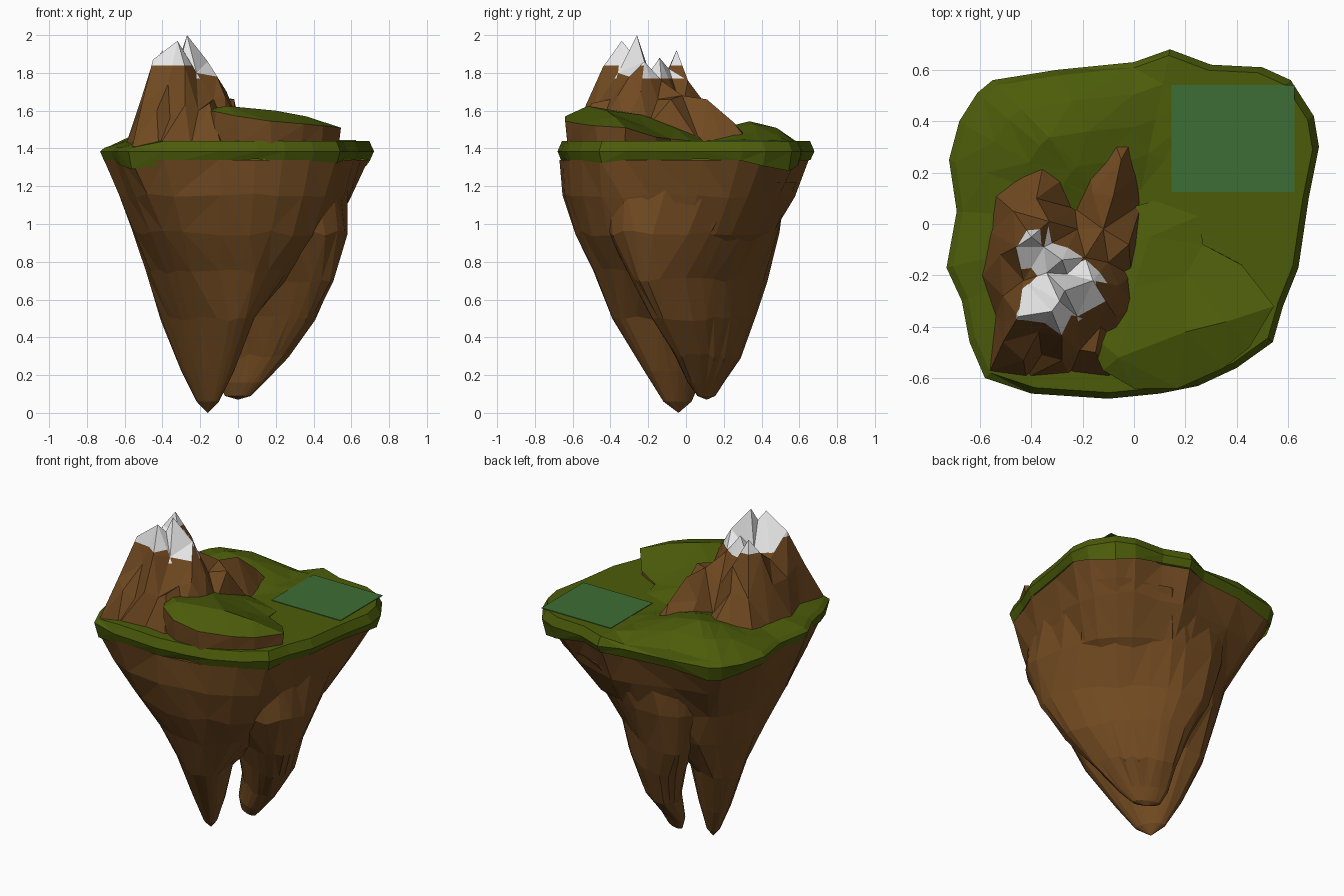
import bpy, bmesh, math, random
from mathutils import Vector
from mathutils.geometry import delaunay_2d_cdt

if "Cube" in bpy.data.objects:
    bpy.data.objects.remove(bpy.data.objects["Cube"])

random.seed(4)


def material(name, rgb):
    m = bpy.data.materials.new(name)
    m.diffuse_color = (*rgb, 1)
    m.use_nodes = True
    m.node_tree.nodes["Principled BSDF"].inputs["Base Color"].default_value = m.diffuse_color
    return m


BROWN = material("brown rock", (0.165, 0.068, 0.015))
GREEN = material("grass green", (0.073, 0.108, 0.003))
SNOW = material("snow white", (0.8, 0.8, 0.8))
TEAL = material("pond teal", (0.047, 0.155, 0.035))

# island outline seen from above, counter-clockwise
OUTLINE = [(.72, .3), (.70, .42), (.61, .56), (.5, .61), (.3, .62), (.14, .68), (0, .63), (-.3, .6),
           (-.55, .56), (-.61, .51), (-.68, .4), (-.72, .25), (-.69, .05), (-.73, -.17), (-.67, -.3),
           (-.64, -.46), (-.58, -.6), (-.4, -.66), (-.1, -.68), (.1, -.66), (.25, -.63), (.4, -.56),
           (.54, -.46), (.58, -.32), (.64, -.17), (.68, .1)]


def finish(bm, name, mats):
    bmesh.ops.recalc_face_normals(bm, faces=bm.faces)
    me = bpy.data.meshes.new(name)
    bm.to_mesh(me)
    bm.free()
    for m in mats:
        me.materials.append(m)
    ob = bpy.data.objects.new(name, me)
    bpy.context.collection.objects.link(ob)
    return ob


def loft(name, rings, tip, mats, cap=True):
    """Skin a stack of rings, closing the last one on a tip point."""
    bm = bmesh.new()
    rows = [[bm.verts.new(p) for p in r] for r in rings]
    n = len(rows[0])
    end = bm.verts.new(tip)
    for a, b in zip(rows, rows[1:]):
        for i in range(n):
            bm.faces.new((a[i], a[(i + 1) % n], b[(i + 1) % n], b[i]))
    for i in range(n):
        bm.faces.new((rows[-1][i], rows[-1][(i + 1) % n], end))
    if cap:
        bm.faces.new(rows[0])
    bmesh.ops.triangulate(bm, faces=bm.faces)
    return finish(bm, name, mats)


def terrain(border, inner):
    """Triangulated height field inside a closed border."""
    pts = border + inner
    n = len(border)
    edges = [(i, (i + 1) % n) for i in range(n)]
    vs, _, fs, orig, _, _ = delaunay_2d_cdt([Vector(p[:2]) for p in pts], edges, [], 1, 1e-5)
    bm = bmesh.new()
    bv = [bm.verts.new((v.x, v.y, pts[o[0]][2] if o else 1.45)) for v, o in zip(vs, orig)]
    for f in fs:
        bm.faces.new([bv[i] for i in f])
    return bm


# --- hanging rock: two lobes, levels are (z, x0, x1, y0, y1) ---
def clamp(v):
    return min(1, max(0, v))


def lobe(name, levels, tip, skew, skew_top, jitter):
    """Rings go from the island outline to ellipses leaning along one diagonal."""
    rings = []
    for z, x0, x1, y0, y1 in levels:
        t = clamp((1.34 - z) / .5)
        d = skew * clamp((skew_top - z) / .38) / 2
        ring = []
        for x, y in OUTLINE:
            u, v = x / .72, y / .68
            a = math.atan2(v, u)
            u = u * (1 - t) + math.cos(a + d) * t
            v = v * (1 - t) + math.sin(a - d) * t
            j = 1 + (random.uniform(-jitter, jitter) if z < 1.3 else 0)
            ring.append(((x0 + x1) / 2 + u * j * (x1 - x0) / 2,
                         (y0 + y1) / 2 + v * j * (y1 - y0) / 2,
                         z + (random.uniform(-.015, .015) if .25 < z < 1.2 else 0)))
        rings.append(ring)
    return loft(name, rings, tip, [BROWN])


rock = lobe("hanging_rock", [(1.34, -.70, .69, -.67, .65), (1.15, -.63, .62, -.65, .58),
                             (.95, -.56, .53, -.59, .47), (.75, -.49, .3, -.49, .34),
                             (.5, -.405, .09, -.39, .2), (.22, -.3, -.02, -.22, .1),
                             (.06, -.22, -.1, -.12, .03)], (-.16, -.04, 0), .65, .9, .012)
second = lobe("second_lobe", [(1.22, -.4, .63, -.5, .59), (.95, -.34, .59, -.42, .51),
                              (.7, -.25, .51, -.28, .43), (.5, -.15, .41, -.18, .37),
                              (.3, -.1, .27, -.06, .29), (.16, -.1, .14, .01, .2),
                              (.09, -.07, .07, .06, .155)], (0, .11, .07), .75, 1.25, .008)
# fuse the lobes so no surface is left inside, and open the covered top
mod = rock.modifiers.new("fuse", "BOOLEAN")
mod.operation, mod.solver, mod.object = "UNION", "EXACT", second
bpy.context.view_layer.update()
fused = bpy.data.meshes.new_from_object(rock.evaluated_get(bpy.context.evaluated_depsgraph_get()))
rock.modifiers.clear()
rock.data = fused
bpy.data.objects.remove(second)
bm = bmesh.new()
bm.from_mesh(fused)
bmesh.ops.delete(bm, geom=[f for f in bm.faces if min(v.co.z for v in f.verts) > 1.335], context="FACES")
bm.to_mesh(fused)
bm.free()


# --- grass slab with a low rise at the back left ---
def ground(x, y, s):
    z = 1.44 + .12 * max(0, 1 - math.hypot((x + .28) / .38, (y - .34) / .34))
    return z - (.035 if s > .9 and (x < -.5 or (y > .5 and x < .1)) else 0)


def grass_ring(s, z=None):
    return [(x * s, y * s, ground(x * s, y * s, s) if z is None else z) for x, y in OUTLINE]


skirt = [(x, y, z - .5 * max(0, abs(x * y) - .22) + random.uniform(-.01, .01))
         for x, y, z in grass_ring(.97, 1.335)]
loft("grass_slab", [skirt, grass_ring(1, 1.385), grass_ring(.965), grass_ring(.8),
                    grass_ring(.6), grass_ring(.4), grass_ring(.2)],
     (0, 0, 1.44), [GREEN], cap=False)

# --- flat pond plate ---
bm = bmesh.new()
bmesh.ops.create_cube(bm, size=1)
for v in bm.verts:
    v.co = (.385 + v.co.x * .48, .333 + v.co.y * .415, 1.441 + v.co.z * .006)
finish(bm, "pond", [TEAL])

# --- grassy plateau with rocky cliff at the front right ---
edge = [(.545, -.32, 1.51), (.42, -.16, 1.46), (.27, -.08, 1.45), (.25, .03, 1.44), (.08, .09, 1.44),
        (-.03, .06, 1.47), (-.15, -.1, 1.55), (-.2, -.4, 1.6), (-.12, -.57, 1.595), (0, -.64, 1.57),
        (.17, -.64, 1.545), (.35, -.56, 1.53), (.45, -.48, 1.52)]
crest = [(-.06, -.52, 1.625), (.2, -.42, 1.6), (.36, -.38, 1.57), (0, -.25, 1.58), (.2, -.2, 1.51),
         (.06, -.05, 1.5)]
bm = terrain(edge, crest)
rim = [e for e in bm.edges if e.is_boundary]
for g in bmesh.ops.extrude_edge_only(bm, edges=rim)["geom"]:
    if isinstance(g, bmesh.types.BMVert):
        g.co = (g.co.x * .98 + random.uniform(-.012, .012), g.co.y * .98 + random.uniform(-.012, .012), 1.42)
    elif isinstance(g, bmesh.types.BMFace):
        g.material_index = 1
bmesh.ops.triangulate(bm, faces=bm.faces)
finish(bm, "plateau", [GREEN, BROWN])

# --- mountain with ridges, two spurs and a snow cap ---
foot = [(-.59, -.2, 1.43), (-.54, -.36, 1.42), (-.56, -.57, 1.41), (-.42, -.6, 1.41), (-.25, -.585, 1.41),
        (-.09, -.6, 1.42), (-.07, -.45, 1.52), (.01, -.32, 1.52), (-.01, -.2, 1.52), (.01, -.08, 1.5),
        (.03, .08, 1.42), (.02, .2, 1.42), (.0, .34, 1.42), (-.09, .36, 1.42), (-.18, .25, 1.42),
        (-.23, .06, 1.44), (-.24, .2, 1.42), (-.34, .28, 1.42), (-.45, .22, 1.42), (-.55, .12, 1.42),
        (-.56, -.03, 1.42)]
peaks = [(-.27, -.26, 2), (-.32, -.34, 1.97), (-.29, -.3, 1.92), (-.4, -.05, 1.92), (-.28, -.14, 1.88),
         (-.34, -.19, 1.79), (-.26, -.195, 1.8), (-.35, -.09, 1.82), (-.46, -.09, 1.83),
         (-.43, -.22, 1.74), (-.45, -.36, 1.87), (-.37, -.42, 1.74), (-.28, -.44, 1.83),
         (-.22, -.36, 1.8), (-.11, -.3, 1.78), (-.16, -.22, 1.86), (-.19, -.13, 1.76), (-.33, .01, 1.76)]
slopes = [(-.51, -.28, 1.62), (-.51, -.46, 1.63), (-.5, -.38, 1.66), (-.43, -.53, 1.6), (-.36, -.51, 1.56),
          (-.28, -.53, 1.63), (-.21, -.49, 1.6), (-.15, -.5, 1.64), (-.13, -.4, 1.66), (-.07, -.36, 1.68),
          (-.06, -.24, 1.7), (-.1, -.15, 1.66), (-.02, -.08, 1.66), (-.12, -.02, 1.68), (-.08, .11, 1.66),
          (-.05, .25, 1.54), (-.22, -.02, 1.6), (-.38, .1, 1.64), (-.36, .2, 1.52), (-.47, .05, 1.6),
          (-.52, -.12, 1.64), (-.16, .12, 1.54)]
bm = terrain(foot, peaks + slopes)
HIGH, LOW = 1.84, 1.77
for z in (HIGH, LOW):
    bmesh.ops.bisect_plane(bm, geom=bm.verts[:] + bm.edges[:] + bm.faces[:], dist=1e-5,
                           plane_co=(0, 0, z), plane_no=(0, 0, 1))
for f in bm.faces:  # snow on the tops, and lower down in the gullies
    c = f.calc_center_median()
    if c.z > HIGH or (c.z > LOW and math.hypot(c.x + .3, c.y + .22) < .175):
        f.material_index = 1
bmesh.ops.triangulate(bm, faces=bm.faces)
finish(bm, "mountain", [BROWN, SNOW])
